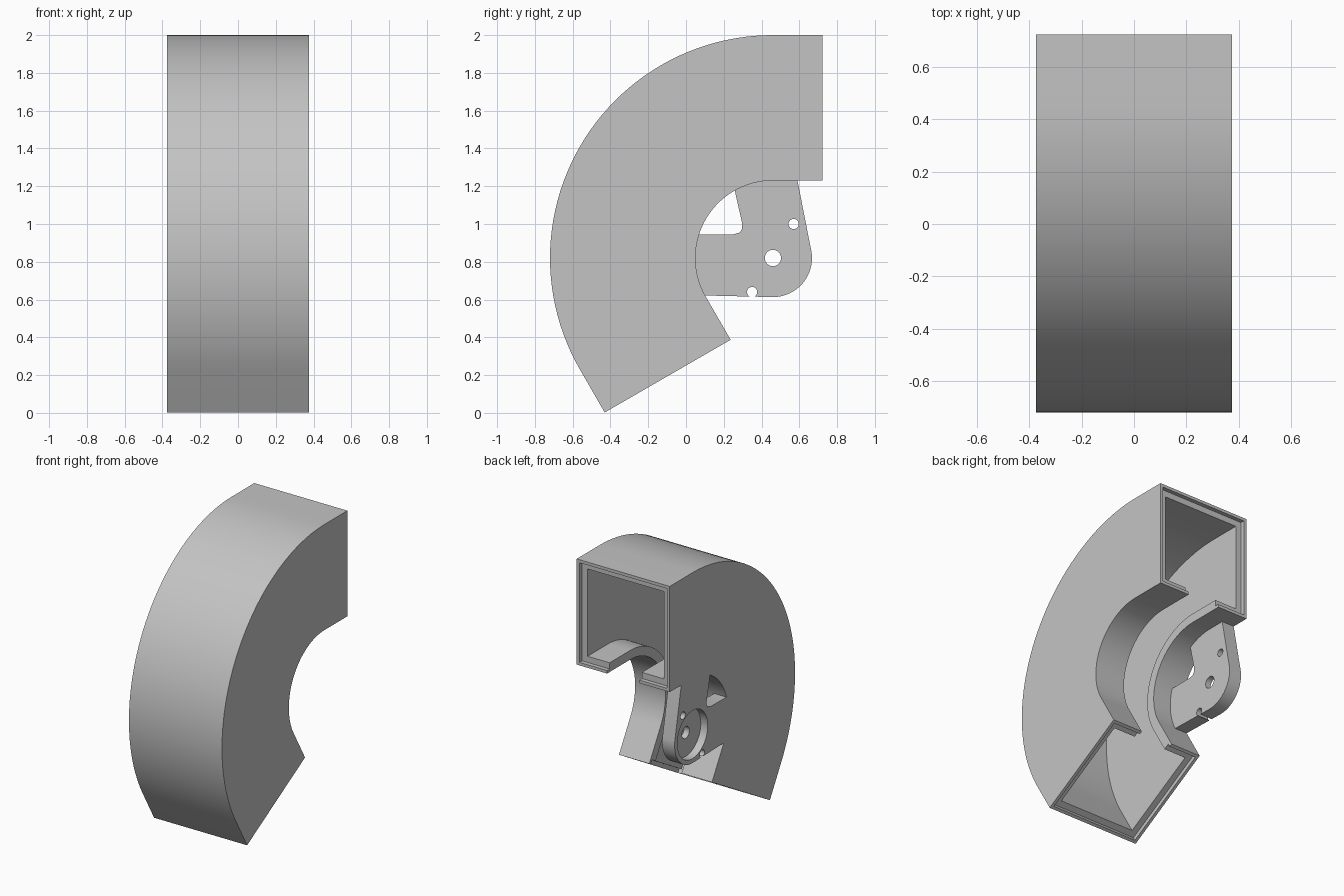
import bpy, bmesh, math
from mathutils import Vector

if "Cube" in bpy.data.objects:
    bpy.data.objects.remove(bpy.data.objects["Cube"])

PIVOT_Y, PIVOT_Z = 0.46, 0.82
R_IN, R_OUT = 0.41, 1.18
HALF_W, SLOT = 0.375, 0.13
WALL, LIP, REBATE = 0.067, 0.022, 0.03
STRAIGHT = 0.263

grey = bpy.data.materials.new("plain grey")
grey.use_nodes = True
grey.diffuse_color = (0.55, 0.55, 0.55, 1)
grey.node_tree.nodes["Principled BSDF"].inputs["Base Color"].default_value = (0.55, 0.55, 0.55, 1)


def make_object(name, bm):
    bmesh.ops.recalc_face_normals(bm, faces=bm.faces)
    mesh = bpy.data.meshes.new(name)
    bm.to_mesh(mesh)
    bm.free()
    mesh.materials.append(grey)
    obj = bpy.data.objects.new(name, mesh)
    bpy.context.collection.objects.link(obj)
    return obj


def select_only(obj):
    bpy.ops.object.select_all(action='DESELECT')
    obj.select_set(True)
    bpy.context.view_layer.objects.active = obj


def polar(radius, degrees):
    a = math.radians(degrees)
    return (PIVOT_Y + radius * math.cos(a), PIVOT_Z + radius * math.sin(a))


def arc(radius, start, end, steps):
    return [polar(radius, start + (end - start) * i / steps) for i in range(steps + 1)]


# C-shaped cross-section (x, radius) with a slot in the inner wall
def section(t):
    a, b = R_IN, R_OUT
    w, s = HALF_W, SLOT
    return [(-s, a), (-w, a), (-w, b), (w, b), (w, a), (s, a),
            (s, a + t), (w - t, a + t), (w - t, b - t),
            (t - w, b - t), (t - w, a + t), (-s, a + t)]


# Curved duct: stations are (angle, straight run past that angle, wall thickness)
START, END, STEPS = 90, 210, 48
stations = [(START, -STRAIGHT, LIP), (START, REBATE - STRAIGHT, LIP), (START, REBATE - STRAIGHT, WALL)]
stations += [(START + (END - START) * i / STEPS, 0, WALL) for i in range(STEPS + 1)]
stations += [(END, STRAIGHT - REBATE, WALL), (END, STRAIGHT - REBATE, LIP), (END, STRAIGHT, LIP)]

bm = bmesh.new()
rings = []
for angle, run, thick in stations:
    a = math.radians(angle)
    ring = []
    for x, r in section(thick):
        y, z = polar(r, angle)
        ring.append(bm.verts.new((x, y - run * math.sin(a), z + run * math.cos(a))))
    rings.append(ring)
for p, q in zip(rings, rings[1:]):
    for i in range(len(p)):
        j = (i + 1) % len(p)
        # the rebate step only moves the inner half of the section
        if (p[i].co - q[i].co).length < 1e-6 and (p[j].co - q[j].co).length < 1e-6:
            continue
        bm.faces.new((p[i], p[j], q[j], q[i]))
for ring in (rings[0], rings[-1]):
    for i in range(5):
        bm.faces.new((ring[i], ring[i + 1], ring[10 - i], ring[11 - i]))
bmesh.ops.remove_doubles(bm, verts=bm.verts, dist=1e-5)
duct = make_object("curved_duct", bm)

# Side bracket, flush with the duct side
EMBED = R_IN + 0.012
outline = [(0.588, PIVOT_Z + EMBED)] + arc(EMBED, 90, 119, 10)
outline += [(0.298, 1.0), (0.297, 0.975), (0.285, 0.955), (0.25, 0.945)]
outline += arc(EMBED, 163, 208, 14)
outline += arc(0.207, -90, 8, 20)

PLATE = 0.1
bm = bmesh.new()
face = bm.faces.new([bm.verts.new((-HALF_W, y, z)) for y, z in outline])
extruded = bmesh.ops.extrude_face_region(bm, geom=[face])
bmesh.ops.translate(bm, vec=Vector((PLATE, 0, 0)),
                    verts=[v for v in extruded["geom"] if isinstance(v, bmesh.types.BMVert)])
bracket = make_object("side_bracket", bm)


# Holes and the round recess on the outer face: (y, z, radius, depth)
def drill(target, y, z, radius, depth):
    bpy.ops.mesh.primitive_cylinder_add(vertices=40, radius=radius, depth=depth * 2,
                                        location=(-HALF_W, y, z),
                                        rotation=(0, math.pi / 2, 0))
    cutter = bpy.context.object
    cutter.name = "hole_cutter"
    cutter.hide_render = True
    select_only(target)
    mod = target.modifiers.new("hole", 'BOOLEAN')
    mod.operation = 'DIFFERENCE'
    mod.solver = 'EXACT'
    mod.object = cutter
    bpy.ops.object.modifier_apply(modifier=mod.name)
    bpy.data.objects.remove(cutter)


drill(bracket, PIVOT_Y, PIVOT_Z, 0.175, 0.056)
drill(bracket, PIVOT_Y, PIVOT_Z, 0.043, 0.2)
for side in (1, -1):
    drill(bracket, PIVOT_Y + side * 0.11, PIVOT_Z + side * 0.18, 0.027, 0.2)

for obj in (duct, bracket):
    select_only(obj)
    bpy.ops.object.shade_smooth_by_angle(angle=math.radians(30))
